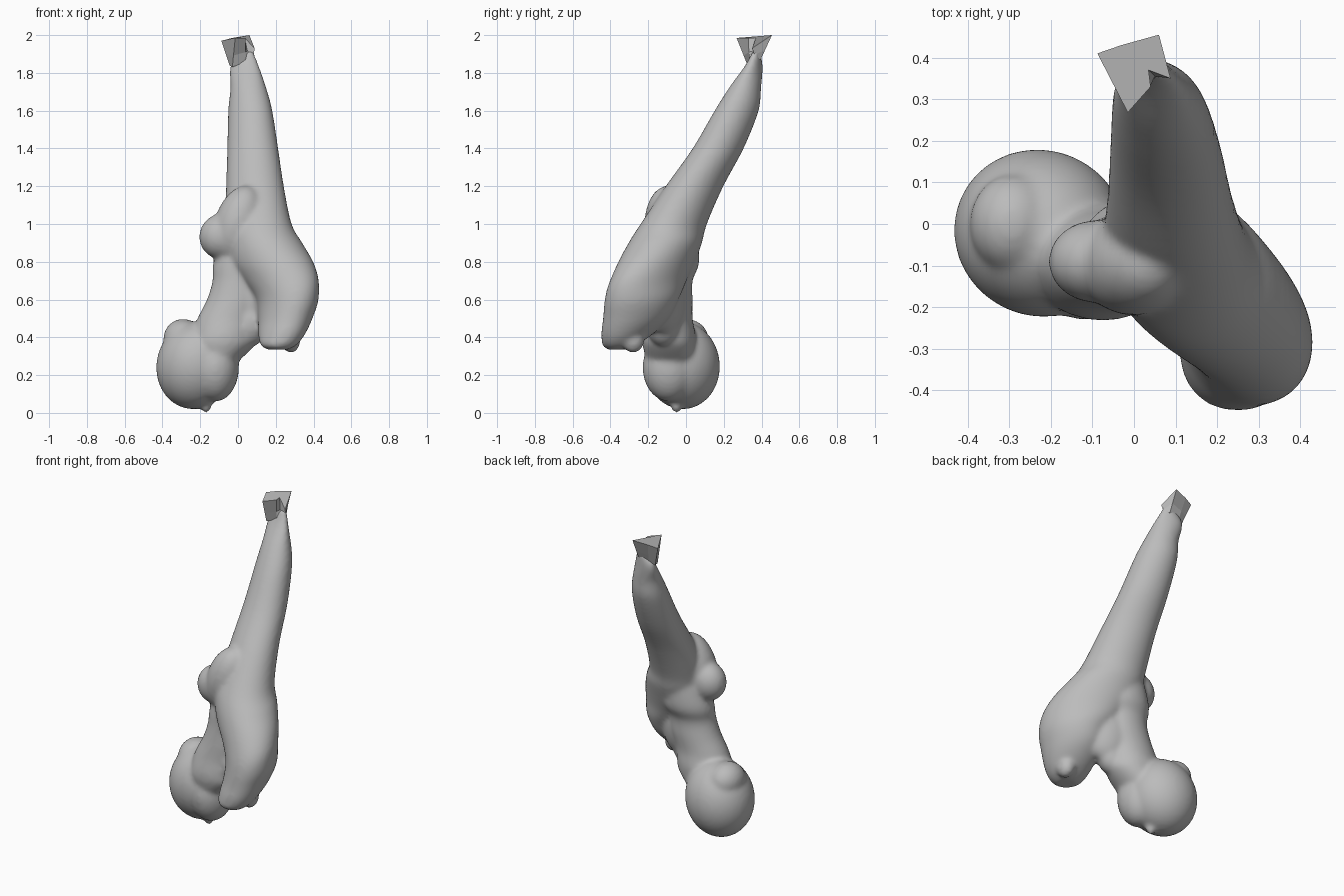
import bpy, bmesh, math
from mathutils import Vector, Matrix, Euler

cube = bpy.data.objects.get("Cube")
if cube:
    bpy.data.objects.remove(cube, do_unlink=True)

grey = bpy.data.materials.new("bone_grey")
grey.use_nodes = True
grey.diffuse_color = (0.5, 0.5, 0.5, 1)
grey.node_tree.nodes["Principled BSDF"].inputs["Base Color"].default_value = (0.5, 0.5, 0.5, 1)


def make_object(name, bm):
    mesh = bpy.data.meshes.new(name)
    bm.to_mesh(mesh)
    bm.free()
    mesh.materials.append(grey)
    obj = bpy.data.objects.new(name, mesh)
    bpy.context.collection.objects.link(obj)
    return obj


def skin(bm, rings):
    """Join equal-length rings of points, lowest last, into a closed tube."""
    loops = [[bm.verts.new(p) for p in ring] for ring in rings]
    n = len(loops[0])
    faces = [bm.faces.new((a[i], b[i], b[(i + 1) % n], a[(i + 1) % n]))
             for a, b in zip(loops, loops[1:]) for i in range(n)]
    faces += [bm.faces.new(loops[0]), bm.faces.new(loops[-1][::-1])]
    bmesh.ops.recalc_face_normals(bm, faces=faces)


def smooth_sections(sections, steps=5):
    """Run a smooth curve through the section values."""
    s = [Vector(v) for v in sections]
    s = [s[0]] + s + [s[-1]]
    out = []
    for a, b, c, d in zip(s, s[1:], s[2:], s[3:]):
        for k in range(steps):
            t = k / steps
            out.append(b + (c - a) * (t / 2) + (a * 2 - b * 5 + c * 4 - d) * (t * t / 2)
                       + (b * 3 - a - c * 3 + d) * (t ** 3 / 2))
    return out + [s[-1]]


def loft(bm, sections, n=40):
    """Level ovals: height, centre x, centre y, long radius, short radius, turn."""
    rings = []
    for z, x, y, a, b, turn in smooth_sections(sections):
        ca, sa = math.cos(math.radians(turn)), math.sin(math.radians(turn))
        ring = []
        for i in range(n):
            t = 2 * math.pi * i / n
            u, v = a * math.cos(t), b * math.sin(t)
            ring.append((x + u * ca - v * sa, y + u * sa + v * ca, z))
        rings.append(ring)
    skin(bm, rings)


def lump(bm, centre, radii, turn=(0, 0, 0)):
    spin = Euler([math.radians(a) for a in turn]).to_matrix().to_4x4()
    bmesh.ops.create_uvsphere(
        bm, u_segments=40, v_segments=24, radius=1,
        matrix=Matrix.Translation(centre) @ spin @ Matrix.Diagonal((*radii, 1)))


bone = bmesh.new()

# Shaft widening into the large outer knob
loft(bone, [
    (1.92, .06, .372, .022, .018, -20), (1.84, .035, .36, .08, .04, -20),
    (1.72, .055, .312, .1, .08, -30), (1.6, .065, .268, .127, .106, -45),
    (1.4, .078, .17, .145, .125, -45), (1.2, .09, .045, .165, .14, -45),
    (1.0, .105, -.065, .192, .162, -42), (.9, .135, -.11, .222, .176, -38),
    (.8, .175, -.155, .248, .172, -37), (.7, .225, -.2, .238, .16, -45),
    (.6, .26, -.235, .208, .15, -60), (.5, .25, -.265, .182, .135, -65),
    (.42, .232, -.31, .145, .118, -60), (.36, .215, -.35, .1, .09, -40),
    (.335, .21, -.36, .06, .05, -40)])
lump(bone, (.28, -.28, .385), (.05, .06, .068))

# Neck leading inward and down to the ball
loft(bone, [
    (1.0, .04, -.05, .1, .11, 0), (.8, .03, -.06, .16, .13, 0),
    (.7, .01, -.08, .145, .115, 0), (.6, -.01, -.085, .155, .12, 0),
    (.5, -.05, -.09, .165, .125, 0), (.42, -.07, -.09, .17, .14, 0),
    (.36, -.08, -.09, .17, .14, 0), (.28, -.1, -.08, .11, .13, 0)])

# Web filling the hollow between neck and outer knob
lump(bone, (.11, -.11, .61), (.15, .1, .2), (0, 0, -25))
lump(bone, (.06, -.12, .47), (.1, .09, .12))

# Small inner knob and its broad root
lump(bone, (-.09, -.09, .935), (.115, .1, .12), (0, 20, 0))
lump(bone, (0, -.095, 1.0), (.125, .125, .21), (0, 18, 0))

# Ball, its shoulder and the pit bump underneath
lump(bone, (-.225, -.022, .252), (.208, .2, .234), (0, 15, -25))
lump(bone, (-.12, -.09, .24), (.125, .14, .18))
lump(bone, (-.29, 0, .39), (.105, .12, .108), (0, -15, 0))
lump(bone, (-.17, -.05, .04), (.03, .03, .042))

femur = make_object("thigh_bone", bone)
remesh = femur.modifiers.new("blend", 'REMESH')
remesh.mode = 'VOXEL'
remesh.voxel_size = 0.012
remesh.use_smooth_shade = True
soften = femur.modifiers.new("soften", 'SMOOTH')
soften.factor = 0.5
soften.iterations = 12

# Flared, sharp-edged broken end
stump = bmesh.new()
top = [(-.088, .41, 1.97), (-.03, .43, 1.985), (.06, .455, 2), (.088, .35, 1.93),
       (.035, .37, 1.985), (.04, .33, 1.985), (-.015, .268, 1.985)]
waist = [(-.045, .375, 1.84), (-.01, .39, 1.85), (.06, .395, 1.87), (.08, .37, 1.87),
         (.06, .345, 1.87), (.04, .335, 1.86), (-.03, .33, 1.83)]
middle = [Vector(a).lerp(Vector(b), .6) for a, b in zip(top, waist)]
skin(stump, [top, middle, waist])
make_object("broken_end", stump)
